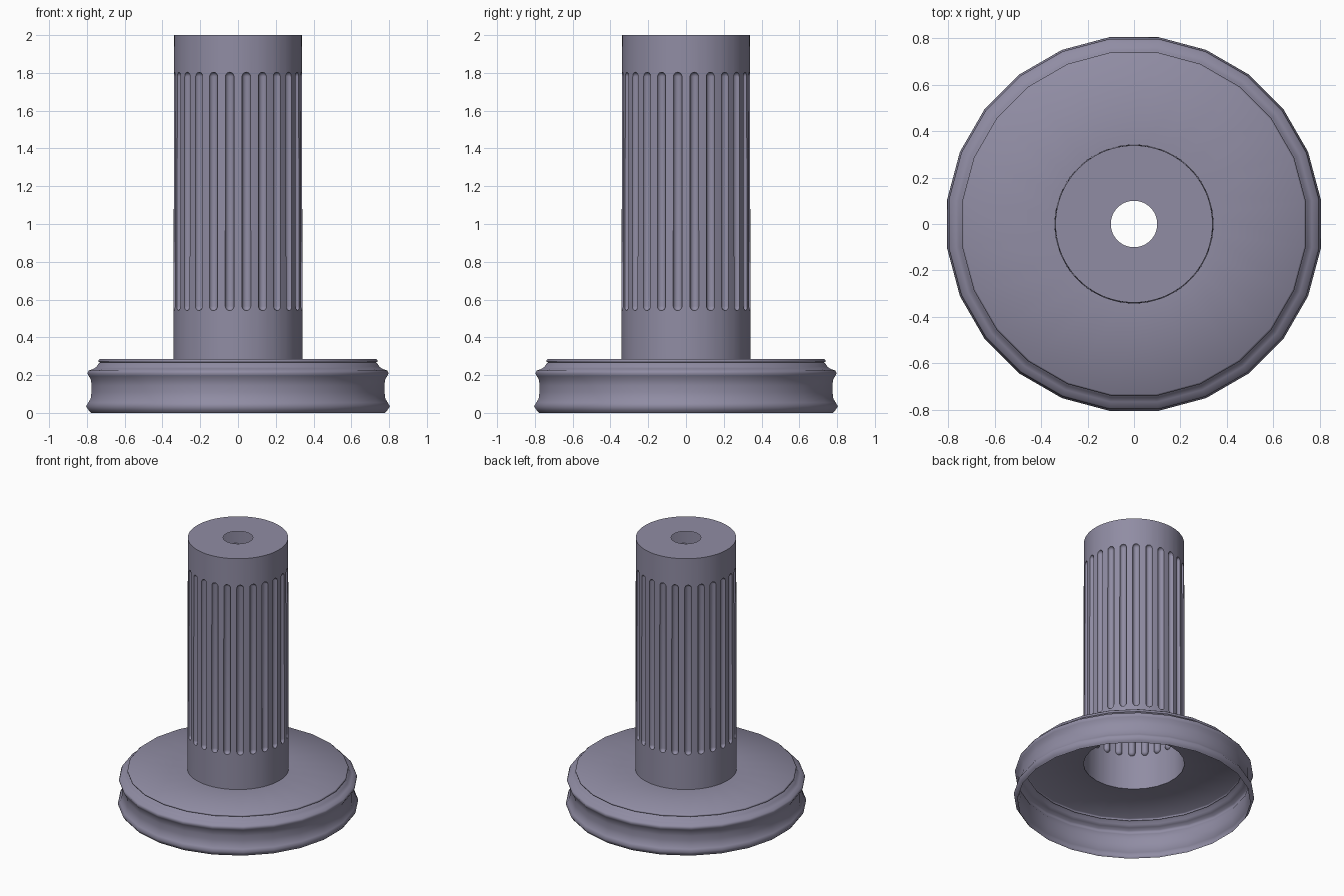
import bpy, bmesh
from math import sin, cos, sqrt, radians, pi

if "Cube" in bpy.data.objects:
    bpy.data.objects.remove(bpy.data.objects["Cube"])

# Dark purple-grey stone
stone = bpy.data.materials.new("stone")
stone.diffuse_color = (0.152 / 0.434 * 0.8, 0.265, 0.37, 1)
stone.use_nodes = True
stone.node_tree.nodes["Principled BSDF"].inputs["Base Color"].default_value = stone.diffuse_color

def skin(name, columns, smooth):
    """Skin a closed ring of vertical point columns (bottom to top, counter-clockwise)."""
    bm = bmesh.new()
    grid = [[bm.verts.new(p) for p in col] for col in columns]
    n, rows = len(grid), len(grid[0])
    for i in range(n):
        a, b = grid[i], grid[(i + 1) % n]
        for j in range(rows - 1):
            bm.faces.new((a[j], b[j], b[j + 1], a[j + 1]))
    bmesh.ops.remove_doubles(bm, verts=bm.verts, dist=1e-5)
    mesh = bpy.data.meshes.new(name)
    bm.to_mesh(mesh)
    bm.free()
    mesh.materials.append(stone)
    obj = bpy.data.objects.new(name, mesh)
    bpy.context.collection.objects.link(obj)
    bpy.ops.object.select_all(action='DESELECT')
    obj.select_set(True)
    bpy.context.view_layer.objects.active = obj
    bpy.ops.object.shade_smooth_by_angle(angle=radians(smooth))
    return obj

def polar(r, a, z):
    return (r * cos(a), r * sin(a), z)

SIDES = 24
STEP = 2 * pi / SIDES

# Moulded base: open-bottomed shell with a concave side
base_profile = [(0.785, 0.0), (0.795, 0.01), (0.811, 0.035), (0.799, 0.055),
                (0.787, 0.075), (0.782, 0.11), (0.782, 0.145), (0.785, 0.175),
                (0.797, 0.195), (0.804, 0.21), (0.798, 0.224), (0.772, 0.233),
                (0.754, 0.245), (0.745, 0.262), (0.735, 0.266), (0.744, 0.27),
                (0.746, 0.278), (0.738, 0.285), (0.34, 0.285)]
skin("base", [[polar(r, (i + 0.5) * STEP, z) for r, z in base_profile]
              for i in range(SIDES)], 65)

# Fluted column: hollow, slightly tapered, with a round hole in the top
Z0, Z1, R0, R1 = 0.285, 2.0, 0.342, 0.338
HALF, DEPTH = 0.0235, 0.022            # flute half-width and depth
FLUTE_LOW, FLUTE_HIGH = 0.565, 1.78    # ends of the straight part
HOLE = 0.1

def radius(z):
    return R0 + (R1 - R0) * (z - Z0) / (Z1 - Z0)

def column_strip(angle, u):
    s = sqrt(max(0.0, 1 - u * u))
    pts = [polar(R0, angle, Z0)]
    ts = (1, 0.92, 0.7, 0.38, 0)
    ends = [(FLUTE_LOW - HALF * s * t, t) for t in ts]
    ends += [(FLUTE_HIGH + HALF * s * t, t) for t in reversed(ts)]
    for z, t in ends:
        pts.append(polar(radius(z) - DEPTH * s * sqrt(1 - t * t), angle, z))
    return pts + [polar(R1, angle, Z1), polar(HOLE, angle, Z1)]

strips = []
for i in range(SIDES):
    mid = (i + 0.5) * STEP
    strips.append(column_strip(mid - STEP / 2, 1))
    for k in range(9):
        u = -cos(pi * k / 8)
        strips.append(column_strip(mid + u * HALF / R0, u))
skin("fluted_column", strips, 35)
